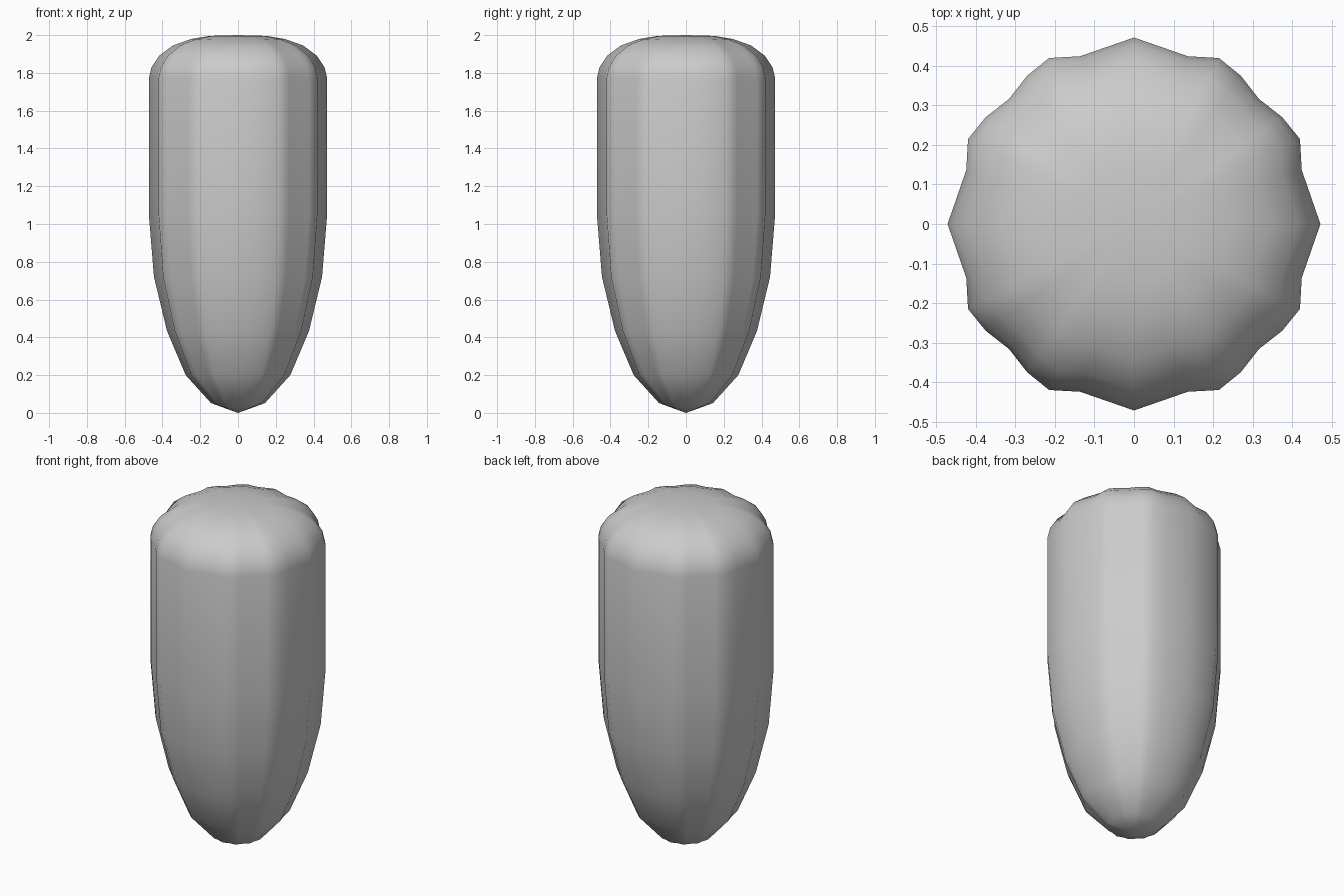
import bpy, bmesh, math

if "Cube" in bpy.data.objects:
    bpy.data.objects.remove(bpy.data.objects["Cube"])

# Scalloped cross-section: (angle, relative radius) for one quadrant
QUAD = [(0, 1), (17.8, .945), (27.1, 1), (35.8, .98), (45, .948),
        (54.2, .98), (62.9, 1), (72.2, .945)]
RING = [(math.radians(a + 90 * q), r) for q in range(4) for a, r in QUAD]

# Side profile: (radius, height) between the two poles
PROFILE = [(.143, .052), (.277, .20), (.376, .434), (.445, .72), (.472, 1.05),
           (.472, 1.772), (.458, 1.83), (.418, 1.89), (.345, 1.945),
           (.25, 1.979), (.15, 1.996)]

bm = bmesh.new()
rings = [[bm.verts.new((R * r * math.cos(a), R * r * math.sin(a), z))
          for a, r in RING] for R, z in PROFILE]
bottom = bm.verts.new((0, 0, 0))
top = bm.verts.new((0, 0, 2))

# Fluted walls and pole fans
n = len(RING)
for i in range(n):
    j = (i + 1) % n
    for lo, hi in zip(rings, rings[1:]):
        bm.faces.new((lo[i], lo[j], hi[j], hi[i]))
    bm.faces.new((bottom, rings[0][j], rings[0][i]))
    bm.faces.new((top, rings[-1][i], rings[-1][j]))
for f in bm.faces:
    f.smooth = True

mesh = bpy.data.meshes.new("fluted_body")
bm.to_mesh(mesh)
bm.free()
body = bpy.data.objects.new("fluted_body", mesh)
bpy.context.collection.objects.link(body)
